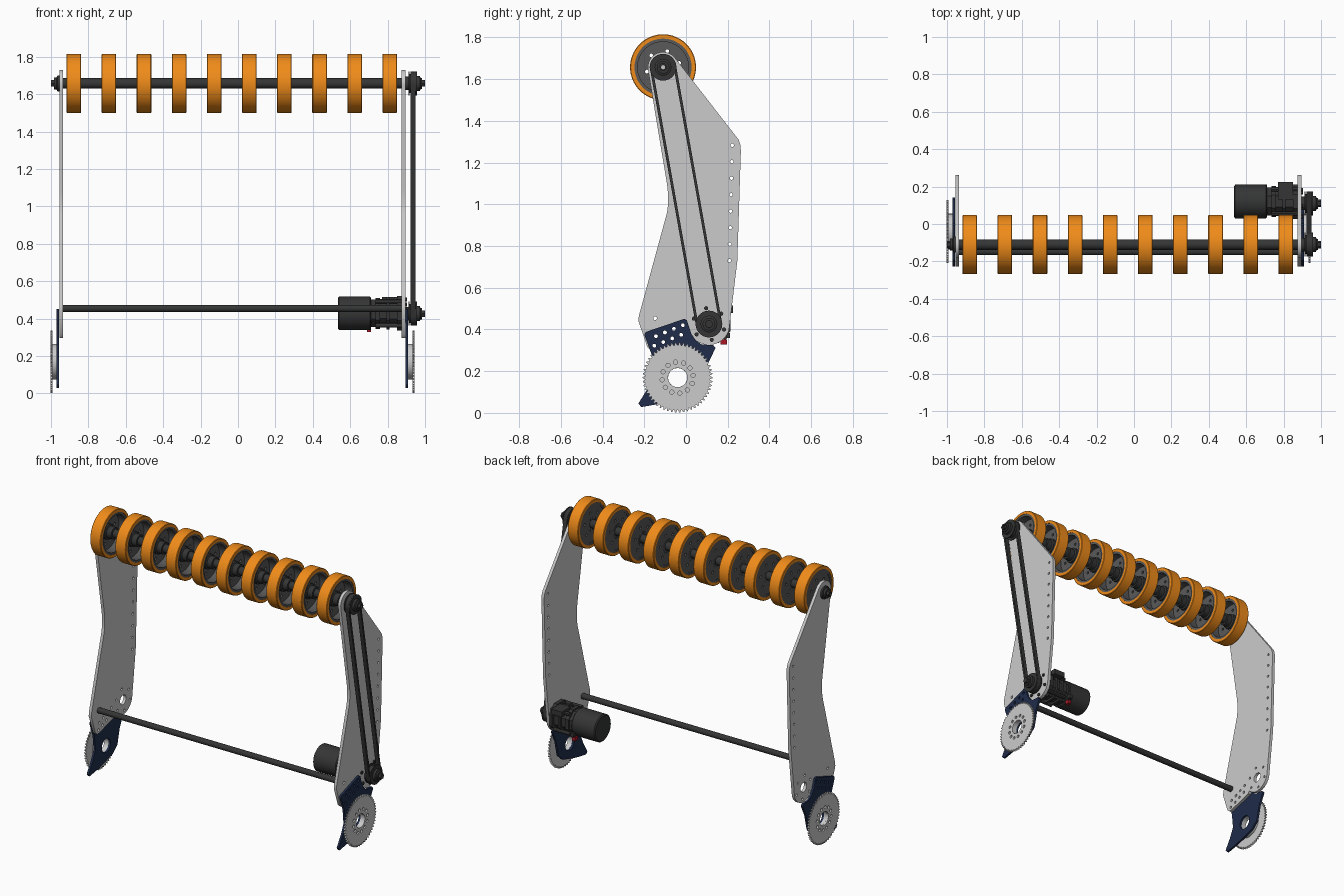
import bpy, bmesh, math
from math import sin, cos, pi, radians
from mathutils import Matrix

if "Cube" in bpy.data.objects:
    bpy.data.objects.remove(bpy.data.objects["Cube"])

def material(name, col):
    m = bpy.data.materials.new(name)
    m.diffuse_color = (*col, 1)
    m.use_nodes = True
    m.node_tree.nodes["Principled BSDF"].inputs["Base Color"].default_value = m.diffuse_color
    return m

ORANGE = material("orange_rubber", (0.87, 0.26, 0.01))
DARK = material("black_metal", (0.035, 0.036, 0.036))
RIM = material("dark_grey", (0.1, 0.1, 0.1))
NAVY = material("navy", (0.014, 0.026, 0.07))
RED = material("red", (0.4, 0.01, 0.02))
YZ = Matrix(((0, 0, 1, 0), (1, 0, 0, 0), (0, 1, 0, 0), (0, 0, 0, 1)))

def finish(name, bm, mat):
    bmesh.ops.remove_doubles(bm, verts=bm.verts, dist=1e-5)
    bmesh.ops.recalc_face_normals(bm, faces=bm.faces)
    me = bpy.data.meshes.new(name)
    bm.to_mesh(me)
    bm.free()
    if mat:
        me.materials.append(mat)
    ob = bpy.data.objects.new(name, me)
    bpy.context.collection.objects.link(ob)
    return ob

def arc(c, r, a0=0, a1=360, n=16):
    """Points on an arc in the y-z plane; a full circle drops the repeated end."""
    full = abs(a1 - a0) >= 360
    k = n if full else n - 1
    return [(c[0] + r * cos(radians(a0 + (a1 - a0) * i / k)),
             c[1] + r * sin(radians(a0 + (a1 - a0) * i / k))) for i in range(n)]

def plate(name, loops, x0, x1, mat=None):
    """Extrude a y-z outline (first loop) with holes (other loops) from x0 to x1."""
    cu = bpy.data.curves.new(name, 'CURVE')
    cu.dimensions, cu.fill_mode, cu.extrude = '2D', 'BOTH', (x1 - x0) / 2
    for pts in loops:
        sp = cu.splines.new('POLY')
        sp.points.add(len(pts) - 1)
        for p, q in zip(sp.points, pts):
            p.co = (q[0], q[1], 0, 1)
        sp.use_cyclic_u = True
    tmp = bpy.data.objects.new(name + "_curve", cu)
    me = tmp.to_mesh()
    bm = bmesh.new()
    bm.from_mesh(me)
    tmp.to_mesh_clear()
    bpy.data.objects.remove(tmp)
    bm.transform(Matrix.Translation(((x0 + x1) / 2, 0, 0)) @ YZ)
    return finish(name, bm, mat)

def rod(name, c, r, x0, x1, mat=None, bore=0, n=32):
    loops = [arc(c, r, n=n)] + ([arc(c, bore, n=max(16, n // 2))] if bore else [])
    return plate(name, loops, x0, x1, mat)

def lathe(name, prof, c, mat, n=48):
    """Spin a closed (x, radius) profile about the x direction through c."""
    bm = bmesh.new()
    rows = [[bm.verts.new((x, c[0] + r * cos(2 * pi * i / n), c[1] + r * sin(2 * pi * i / n)))
             for x, r in prof] for i in range(n)]
    m = len(prof)
    for i in range(n):
        a, b = rows[i], rows[(i + 1) % n]
        for j in range(m):
            k = (j + 1) % m
            bm.faces.new((a[j], a[k], b[k], b[j]))
    return finish(name, bm, mat)

def box(name, lo, hi, mat):
    return plate(name, [[(lo[1], lo[2]), (hi[1], lo[2]), (hi[1], hi[2]), (lo[1], hi[2])]],
                 lo[0], hi[0], mat)

def ring_holes(c, R, r, n, a0=0):
    return [arc(p, r) for p in arc(c, R, a0, a0 + 360, n)]

TOP, MOT, SPR, LOW = (-0.11, 1.657), (0.11, 0.426), (-0.04, 0.169), (-0.148, 0.454)

# Side plate and bracket outlines
plate_outline = (arc(TOP, 0.073, 40, 189, 20)
    + [(-.09, 1.09), (-.086, 1.05), (-.086, 1.0), (-.091, .96), (-.226, .465), (-.228, .44),
       (-.185, .315), (-.165, .297), (-.14, .3), (.02, .345)]
    + arc(MOT, 0.1, 220, 345, 16)
    + [(.246, .728), (.263, 1.255), (.261, 1.285), (.252, 1.31)])
bracket_outline = [(-.2, .375), (-.193, .388), (-.008, .451), (.004, .445), (.025, .38), (.045, .35),
                   (.075, .328), (.13, .325), (.142, .312), (.105, .235), (.08, .13), (.03, .085),
                   (-.06, .06), (-.127, .043), (-.215, .028), (-.228, .045), (-.185, .115),
                   (-.155, .18), (-.165, .28)]
grid = [arc((y + i * .043, z + i * .0175), .009) for y, z in ((-.144, .368), (-.152, .322)) for i in range(4)]
edge_holes = [arc((.222 - .002 * i, 1.283 - .079 * i), .008) for i in range(8)]
teeth = []
for i in range(54):
    for off, r in ((-.38, .156), (-.12, .168), (.12, .168), (.38, .156)):
        a = 2 * pi * (i + off) / 54
        teeth.append((SPR[0] + r * cos(a), SPR[1] + r * sin(a)))

# Left and right side assemblies, mirrored about x = -0.03
for side in ("right", "left"):
    def span(a, b):
        return (a, b) if side == "right" else (-.06 - b, -.06 - a)
    plate(side + "_side_plate", [plate_outline, arc(MOT, .032, n=24), arc(LOW, .009)] + grid
          + edge_holes + ring_holes(MOT, .077, .008, 6, 40), *span(.875, .895))
    plate(side + "_bracket", [bracket_outline, arc(SPR, .046, n=32)] + grid, *span(.896, .91), NAVY)
    rod(side + "_sprocket_hub", SPR, .095, *span(.91, .933), None, .046, 40)
    plate(side + "_sprocket", [teeth, arc(SPR, .046, n=32)] + ring_holes(SPR, .075, .01, 12, 8),
          *span(.933, .943))

# Shafts
rod("roller_shaft", TOP, .028, -.935, .875, DARK, .01)
rod("roller_shaft_ends", TOP, .02, -1.0, 1.0, DARK, .01, 6)
rod("lower_cross_shaft", LOW, .019, -.935, .875, DARK, .009)
lathe("left_bearing", [(-.955, .02), (-.955, .042), (-.966, .042), (-.97, .032), (-.984, .032), (-.984, .02)],
      TOP, DARK)

# Pulleys and belt
for name, c in (("roller_pulley", TOP), ("motor_pulley", MOT)):
    lathe(name, [(.895, .018), (.895, .036), (.912, .036), (.912, .064), (.918, .064), (.918, .051),
                 (.95, .051), (.95, .064), (.956, .064), (.956, .04), (.972, .04), (.976, .03),
                 (.985, .03), (.985, .018)], c, DARK)
tilt = math.degrees(math.atan2(TOP[1] - MOT[1], TOP[0] - MOT[0]))
plate("drive_belt", [arc(TOP, r, tilt - 90, tilt + 90, 20) + arc(MOT, r, tilt + 90, tilt + 270, 20)
                     for r in (.063, .05)], .921, .948, DARK)

# Compliant roller wheels, open on the right and webbed on the left
wheel = [
    lathe("wheel_tyre", [(-.039, .137), (-.039, .155), (-.036, .158), (.036, .158), (.039, .155), (.039, .137)],
          TOP, ORANGE, 64),
    lathe("wheel_rim", [(-.037, .122), (-.037, .137), (.037, .137), (.037, .122)], TOP, RIM, 64),
    plate("wheel_web", [arc(TOP, .122, n=64), arc(TOP, .028, n=32)] + ring_holes(TOP, .08, .009, 6, 15),
          -.034, -.02, RIM),
    lathe("wheel_hub", [(-.034, .028), (-.034, .05), (-.005, .05), (0, .04), (.036, .04), (.036, .028)],
          TOP, DARK)]
for i in range(10):
    for part in wheel:
        ob = part if i == 0 else part.copy()
        if i:
            bpy.context.collection.objects.link(ob)
        ob.location.x = -.878 + .1877 * i

# Motor can and stacked gearbox
MC = (.12, .428)
lathe("motor_can", [(.535, 0), (.535, .082), (.541, .09), (.705, .09), (.71, .085), (.71, 0)], MC, DARK)
rod("motor_output_shaft", MOT, .02, .86, 1.0, DARK, 0, 6)
for i, (x0, x1, r) in enumerate(((.71, .735, .08), (.735, .76, .09), (.76, .795, .076),
                                 (.795, .81, .094), (.81, .85, .078), (.85, .875, .1))):
    plate("gearbox_stage_%d" % (i + 1), [arc(MC, r, 22.5, 382.5, 8)], x0, x1, DARK)
for i, p in enumerate(arc(MC, .092, 45, 405, 4)):
    rod("gearbox_bolt_%d" % (i + 1), p, .012, .735, .875, DARK, 0, 12)
for i, p in enumerate(arc(MOT, .077, 40, 400, 6)):
    rod("plate_bolt_%d" % (i + 1), p, .01, .873, .903, DARK, 0, 12)
box("red_terminal", (.69, .165, .328), (.712, .197, .352), RED)
box("black_terminal", (.69, .19, .36), (.712, .212, .384), DARK)
box("gearbox_top_block", (.77, .13, .48), (.85, .225, .515), DARK)

# Smooth shading with sharp edges kept
bpy.ops.object.select_all(action='SELECT')
bpy.context.view_layer.objects.active = wheel[0]
bpy.ops.object.shade_smooth_by_angle()
